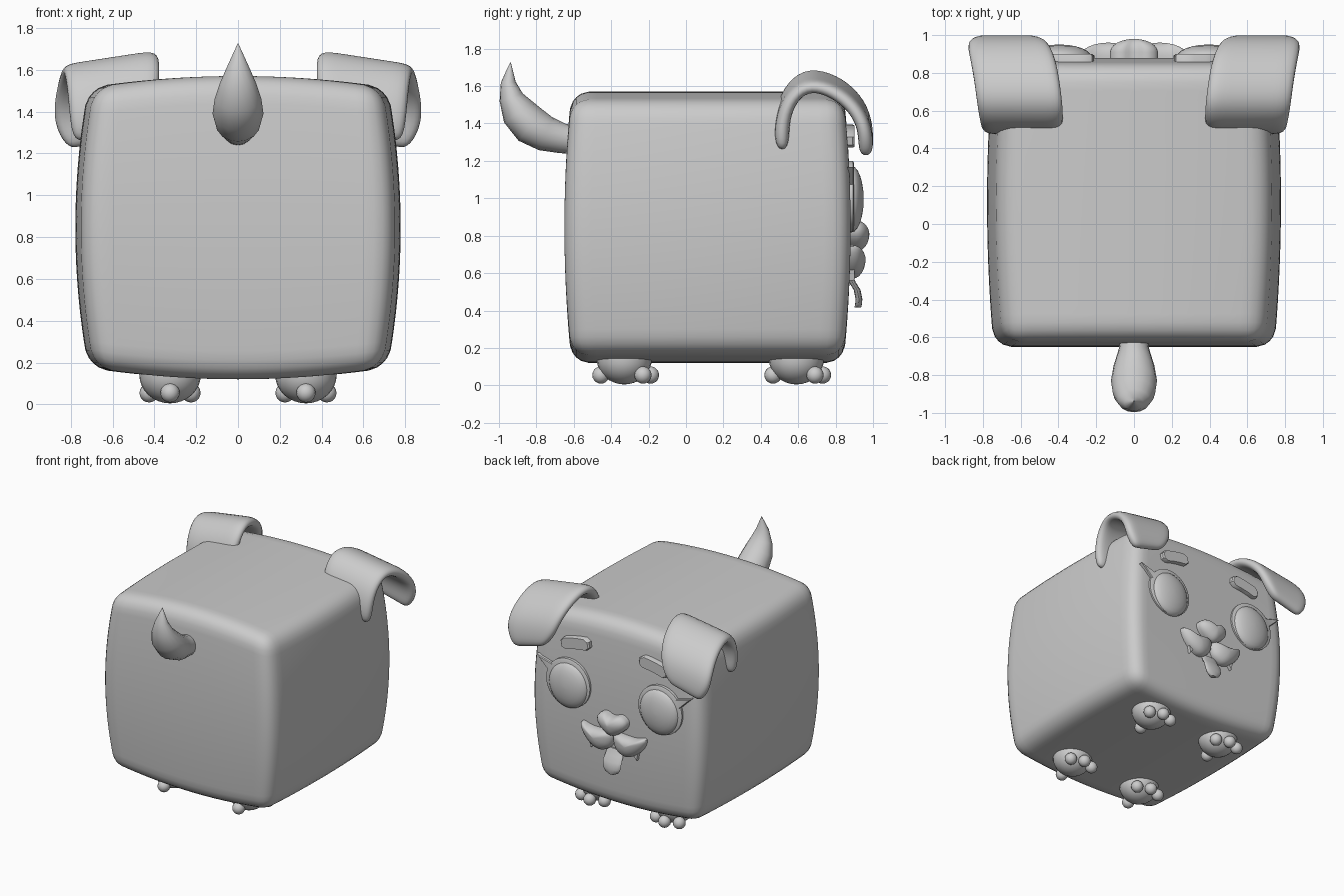
import bpy, bmesh, math
from mathutils import Vector

if "Cube" in bpy.data.objects:
    bpy.data.objects.remove(bpy.data.objects["Cube"])


def finish(name, bm, mirror=False, angle=40):
    bmesh.ops.recalc_face_normals(bm, faces=bm.faces)
    me = bpy.data.meshes.new(name)
    bm.to_mesh(me)
    bm.free()
    ob = bpy.data.objects.new(name, me)
    bpy.context.collection.objects.link(ob)
    bpy.ops.object.select_all(action='DESELECT')
    ob.select_set(True)
    bpy.context.view_layer.objects.active = ob
    bpy.ops.object.shade_smooth_by_angle(angle=math.radians(angle))
    if mirror:
        m = ob.modifiers.new("mirror", 'MIRROR')
        m.use_clip = False
        m.use_mirror_merge = False
    return ob


def loft(bm, rings, cap=True):
    vs = [[bm.verts.new(p) for p in r] for r in rings]
    n = len(vs[0])
    for a, b in zip(vs, vs[1:]):
        for i in range(n):
            j = (i + 1) % n
            bm.faces.new((a[i], a[j], b[j], b[i]))
    if cap:
        bm.faces.new(vs[0])
        bm.faces.new(vs[-1])


def chaikin(pts, times=2):
    for _ in range(times):
        out = []
        for p, q in zip(pts, pts[1:] + pts[:1]):
            out += [(p[0] * .75 + q[0] * .25, p[1] * .75 + q[1] * .25),
                    (p[0] * .25 + q[0] * .75, p[1] * .25 + q[1] * .75)]
        pts = out
    return pts


def puff(name, pts, y0, y1, depth, mirror=True, steps=6, dome=True):
    """xz outline, straight wall from y0 to y1, then a dome (or small bevel) of given depth"""
    bm = bmesh.new()
    cx = sum(p[0] for p in pts) / len(pts)
    cz = sum(p[1] for p in pts) / len(pts)
    levels = [(1, y0)]
    if dome:
        for k in range(steps):
            t = k / steps * math.pi / 2
            levels.append((math.cos(t), y1 + depth * math.sin(t)))
        levels.append((.05, y1 + depth))
    else:
        levels += [(1, y1), (.93, y1 + depth)]
    loft(bm, [[(cx + (x - cx) * s, y, cz + (z - cz) * s) for x, z in pts] for s, y in levels])
    return finish(name, bm, mirror)


def ellipse(cx, cz, rx, rz, n=32):
    return [(cx + rx * math.cos(2 * math.pi * i / n), cz + rz * math.sin(2 * math.pi * i / n))
            for i in range(n)]


# Body: rounded cube with bulging sides
H, C, R = (.778, .765, .725), (0, .115, .845), .1
bm = bmesh.new()
bmesh.ops.create_cube(bm, size=2)
bmesh.ops.subdivide_edges(bm, edges=bm.edges[:], cuts=31, use_grid_fill=True)
for v in bm.verts:
    p = Vector([v.co[i] * H[i] for i in range(3)])
    core = Vector([max(R - H[i], min(H[i] - R, p[i])) for i in range(3)])
    p = core + (p - core).normalized() * R
    u, w, t = [p[i] / H[i] for i in range(3)]
    v.co = (p.x * (1 - .08 * t * t - .045 * w * w) + C[0],
            p.y * (1 - .05 * t * t) + C[1],
            p.z * (1 - .075 * u * u) + C[2])
finish("body", bm)

# Tail: tapered horn-like sweep
path = [(-.58, 1.31, .07, .075), (-.66, 1.32, .08, .08), (-.75, 1.345, .108, .095),
        (-.83, 1.39, .122, .105), (-.895, 1.46, .112, .095), (-.935, 1.54, .085, .065),
        (-.95, 1.62, .05, .04), (-.942, 1.69, .018, .015), (-.938, 1.725, .002, .002)]
rings = []
for i, (y, z, rx, rt) in enumerate(path):
    a, b = path[max(i - 1, 0)], path[min(i + 1, len(path) - 1)]
    d = Vector((0, b[0] - a[0], b[1] - a[1])).normalized()
    nrm = Vector((0, -d.z, d.y))
    rings.append([Vector((rx * math.cos(k * math.pi / 8), y, z)) + nrm * rt * math.sin(k * math.pi / 8)
                  for k in range(16)])
bm = bmesh.new()
loft(bm, rings)
finish("tail", bm)

# Paws with three front toes and one rear toe
for label, py in (("rear", -.33), ("front", .59)):
    bm = bmesh.new()
    rings = []
    for k in range(9):
        t = k / 8 * math.pi / 2
        r = max(.005, .147 * math.cos(t))
        rings.append([(.325 + r * math.cos(q * math.pi / 12), py + r * math.sin(q * math.pi / 12),
                       .14 - .135 * math.sin(t)) for q in range(24)])
    rings.insert(0, [(x, y, .17) for x, y, z in rings[0]])
    loft(bm, rings)
    finish(label + "_paws", bm, True)
    bm = bmesh.new()
    for tx, ty in ((0, .14), (-.1, .1), (.1, .1), (0, -.125)):
        g = bmesh.ops.create_uvsphere(bm, u_segments=16, v_segments=10, radius=.046)
        bmesh.ops.translate(bm, verts=g["verts"], vec=(.325 + tx, py + ty, .055))
    finish(label + "_toes", bm, True)

# Ears: folded sheets, rows of (y, z, inner x, outer x)
rows = [(.515, 1.29, .45, .79), (.51, 1.43, .38, .81), (.55, 1.56, .37, .82), (.64, 1.645, .375, .835),
        (.76, 1.625, .39, .85), (.87, 1.555, .41, .87), (.94, 1.46, .44, .885),
        (.962, 1.36, .47, .875), (.962, 1.26, .55, .81)]
bm = bmesh.new()
grid = []
for y, z, x0, x1 in rows:
    grid.append([bm.verts.new((x0 + (x1 - x0) * k / 4, y, z + .025 - .0175 * k)) for k in range(5)])
for a, b in zip(grid, grid[1:]):
    for k in range(4):
        bm.faces.new((a[k], a[k + 1], b[k + 1], b[k]))
ear = finish("ears", bm, angle=60)
so = ear.modifiers.new("thickness", 'SOLIDIFY')
so.thickness, so.offset = .078, 0
ss = ear.modifiers.new("smooth", 'SUBSURF')
ss.levels = ss.render_levels = 2
ear.modifiers.new("mirror", 'MIRROR').use_mirror_merge = False

# Eyes and lashes with an outer flick
puff("eyes", ellipse(.395, .995, .168, .178), .85, .885, .065)
lash = []
for a in range(0, 360, 10):
    r = .315 if a == 30 else .19
    lash.append((.4 + r * math.cos(math.radians(a)), 1.01 + r * math.sin(math.radians(a))))
puff("lashes", lash, .85, .893, .006, dome=False)

# Eyebrows
c, s = math.cos(math.radians(-11)), math.sin(math.radians(-11))
box = chaikin([(-.125, -.045), (0, -.035), (.125, -.045), (.125, .045), (0, .055), (-.125, .045)], 1)
puff("eyebrows", [(.34 + x * c - z * s, 1.33 + x * s + z * c) for x, z in box], .83, .89, .01, dome=False)

# Nose, muzzle, fangs
nose = chaikin([(0, .855), (.07, .89), (.13, .85), (.12, .79), (.05, .73), (0, .71),
                (-.05, .73), (-.12, .79), (-.13, .85), (-.07, .89)])
puff("nose", nose, .85, .91, .07, mirror=False)
lobe = chaikin([(0, .74), (.12, .73), (.2, .73), (.29, .76), (.27, .68), (.2, .6), (.11, .56), (.03, .6), (0, .66)])
puff("muzzle", lobe, .85, .89, .07)
puff("fangs", [(.16, .61), (.215, .63), (.2, .56)], .86, .89, .01, dome=False)

# Tongue: short curved strip
bm = bmesh.new()
rings = []
for y, z, w in ((.87, .60, .07), (.89, .55, .075), (.915, .51, .08), (.925, .46, .075), (.922, .43, .055), (.918, .415, .025)):
    rings.append([(w * math.cos(k * math.pi / 8), y + .018 * math.sin(k * math.pi / 8), z) for k in range(16)])
loft(bm, rings)
finish("tongue", bm)
